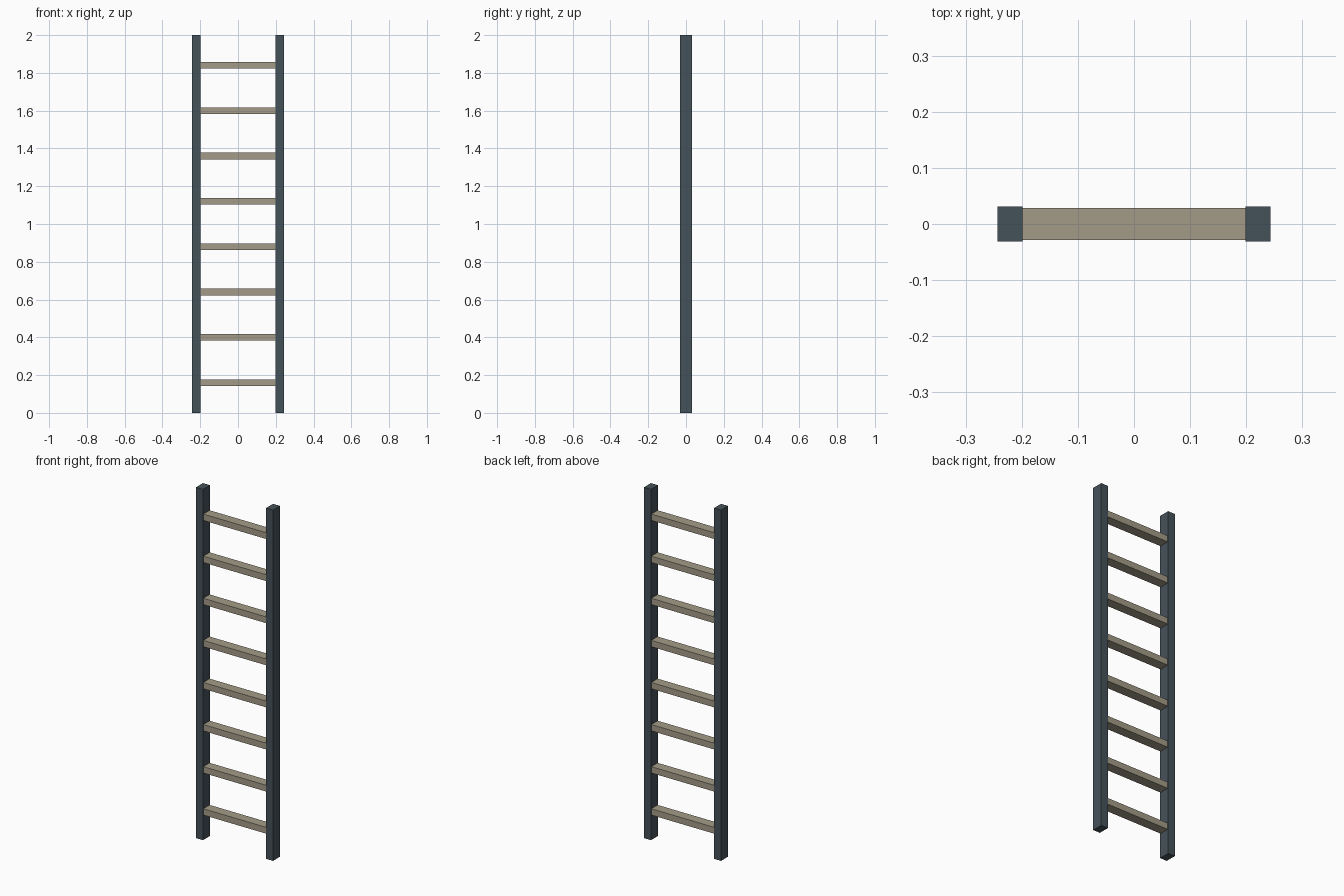
import bpy

if "Cube" in bpy.data.objects:
    bpy.data.objects.remove(bpy.data.objects["Cube"])


def material(name, color):
    m = bpy.data.materials.new(name)
    m.diffuse_color = (*color, 1)
    m.use_nodes = True
    m.node_tree.nodes["Principled BSDF"].inputs["Base Color"].default_value = m.diffuse_color
    return m


def box(name, size, center, mat):
    bpy.ops.mesh.primitive_cube_add(size=1, location=center)
    ob = bpy.context.object
    ob.name = name
    ob.scale = size
    bpy.ops.object.transform_apply(location=False, rotation=False, scale=True)
    ob.data.materials.append(mat)
    return ob


slate = material("slate", (0.06, 0.085, 0.10))
wood = material("weathered_wood", (0.37, 0.33, 0.245))

# Two upright side rails
for side, x in (("left", -0.221), ("right", 0.221)):
    box(f"{side}_rail", (0.044, 0.063, 2.0), (x, 0, 1.0), slate)

# Eight evenly spaced flat rungs, seated slightly into the rails
for i in range(8):
    box(f"rung_{i + 1}", (0.402, 0.057, 0.036), (0, 0, 0.16 + 0.24 * i), wood)
